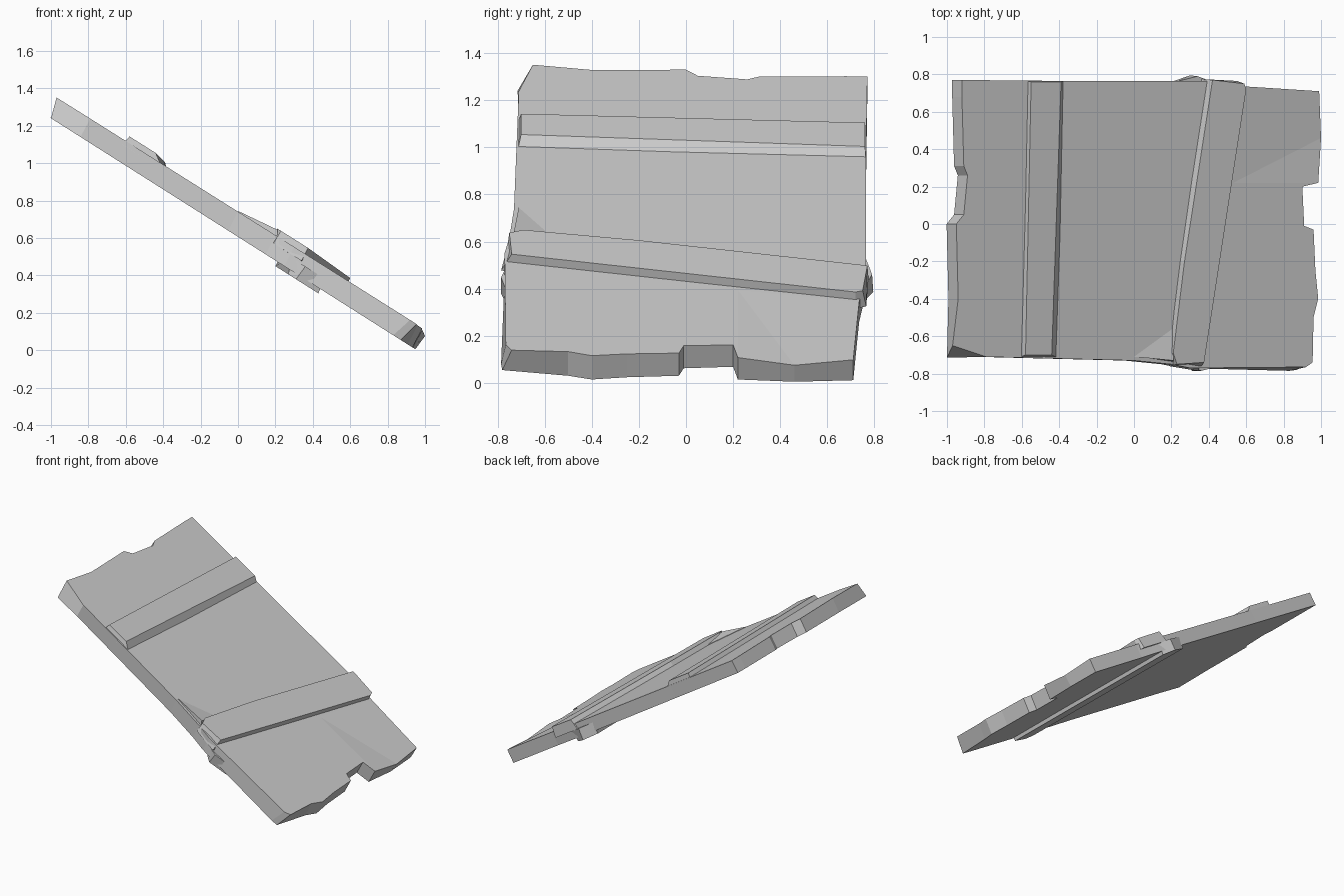
import bpy
import bmesh

cube = bpy.data.objects.get("Cube")
if cube:
    bpy.data.objects.remove(cube)

# Single stone colour
stone = bpy.data.materials.new("grey stone")
stone.use_nodes = True
grey = (0.6, 0.6, 0.6, 1)
stone.diffuse_color = grey
stone.node_tree.nodes["Principled BSDF"].inputs["Base Color"].default_value = grey


def top(x, y, lift=0.0):
    """Point above the sloping upper surface."""
    return (x, y, 0.731 - 0.63 * x - 0.013 * y + lift)


def under(x, y, lift=0.0):
    """Point above the sloping lower surface."""
    return (x, y, 0.606 - 0.634 * x + lift)


def solid(name, upper, lower, cap=None, extra=()):
    """Join two matching loops into a closed block; cap lists upper faces."""
    bm = bmesh.new()
    a = [bm.verts.new(p) for p in upper]
    b = [bm.verts.new(p) for p in lower]
    n = len(a)
    a += [bm.verts.new(p) for p in extra]
    for face in cap or [range(n)]:
        bm.faces.new([a[i] for i in face])
    bm.faces.new(b[::-1])
    for i in range(n):
        j = (i + 1) % n
        bm.faces.new((a[j], a[i], b[i], b[j]))
    bmesh.ops.recalc_face_normals(bm, faces=bm.faces)
    mesh = bpy.data.meshes.new(name)
    bm.to_mesh(mesh)
    bm.free()
    mesh.materials.append(stone)
    obj = bpy.data.objects.new(name, mesh)
    bpy.context.collection.objects.link(obj)
    return obj


# Slab outline, anticlockwise from the upper front corner
front_edge = [(-0.97, -0.65), (-0.79, -0.71), (-0.4, -0.72), (0, -0.73),
              (0.2, -0.75), (0.3, -0.77), (0.92, -0.765)]
broken_low_end = [(0.955, -0.74), (0.96, -0.5), (0.985, -0.4), (0.97, -0.25),
                  (0.96, -0.03), (0.91, -0.01), (0.9, 0.2), (0.985, 0.22)]
low_corner = [(1, 0.46), (0.99, 0.71)]
back_edge = [(0.6, 0.735), (0.4, 0.765), (-0.4, 0.765), (-0.92, 0.77)]
broken_high_end = [(-0.92, 0.68), (-0.91, 0.31), (-0.89, 0.26), (-0.91, 0.05),
                   (-0.95, 0), (-0.94, -0.4)]
outline = front_edge + broken_low_end + low_corner + back_edge + broken_high_end

# The end faces lean back square to the slope; a few lower corners stay full
lower_outline = [(x - 0.052, y) for x, y in outline]
lower_outline[0] = (-1, -0.715)
lower_outline[6] = (0.83, -0.785)
lower_outline[7] = (0.87, -0.78)

upper = [top(x, y) for x, y in outline]
notch = len(front_edge) + len(broken_low_end) - 1
sag = notch + 1
upper[sag] = top(*outline[sag], -0.02)
crease = len(outline)
caps = [list(range(notch + 1)) + [crease] + list(range(notch + 3, crease)),
        [crease, notch, sag],
        [crease, sag, sag + 1, sag + 2]]
solid("sloping_slab", upper, [under(x, y) for x, y in lower_outline],
      caps, [top(0.53, 0.22)])

# Raised band near the high end
solid("upper_band",
      [top(x, y, 0.037) for x, y in
       [(-0.58, -0.7), (-0.44, -0.7), (-0.39, 0.76), (-0.55, 0.76)]],
      [top(x, y, -0.03) for x, y in
       [(-0.62, -0.715), (-0.4, -0.72), (-0.37, 0.765), (-0.58, 0.765)]])

# Slanted raised band near the low end
solid("lower_band",
      [top(x, y, 0.042) for x, y in
       [(0.21, -0.69), (0.23, -0.75), (0.375, -0.74), (0.6, 0.72),
        (0.59, 0.75), (0.42, 0.77), (0.27, -0.2)]],
      [top(x, y, -0.05) for x, y in
       [(0.17, -0.69), (0.19, -0.76), (0.34, -0.785), (0.565, 0.72),
        (0.55, 0.765), (0.36, 0.775), (0.22, -0.2)]])

# Thickened rib beneath, poking out at both sides
solid("underside_rib",
      [under(x, y, 0.07) for x, y in
       [(0.28, -0.76), (0.36, -0.785), (0.46, -0.76),
        (0.42, 0.76), (0.34, 0.79), (0.24, 0.765)]],
      [under(x, y, -0.03) for x, y in
       [(0.27, -0.75), (0.31, -0.785), (0.43, -0.75),
        (0.37, 0.75), (0.3, 0.795), (0.2, 0.76)]])

# Small broken wedge leaning on the slanted band
solid("broken_wedge",
      [top(0, -0.71, 0.004), top(0.21, -0.73, 0.036), top(0.22, -0.55, 0.004)],
      [top(0, -0.71, -0.03), top(0.21, -0.74, -0.03), top(0.22, -0.55, -0.03)])
